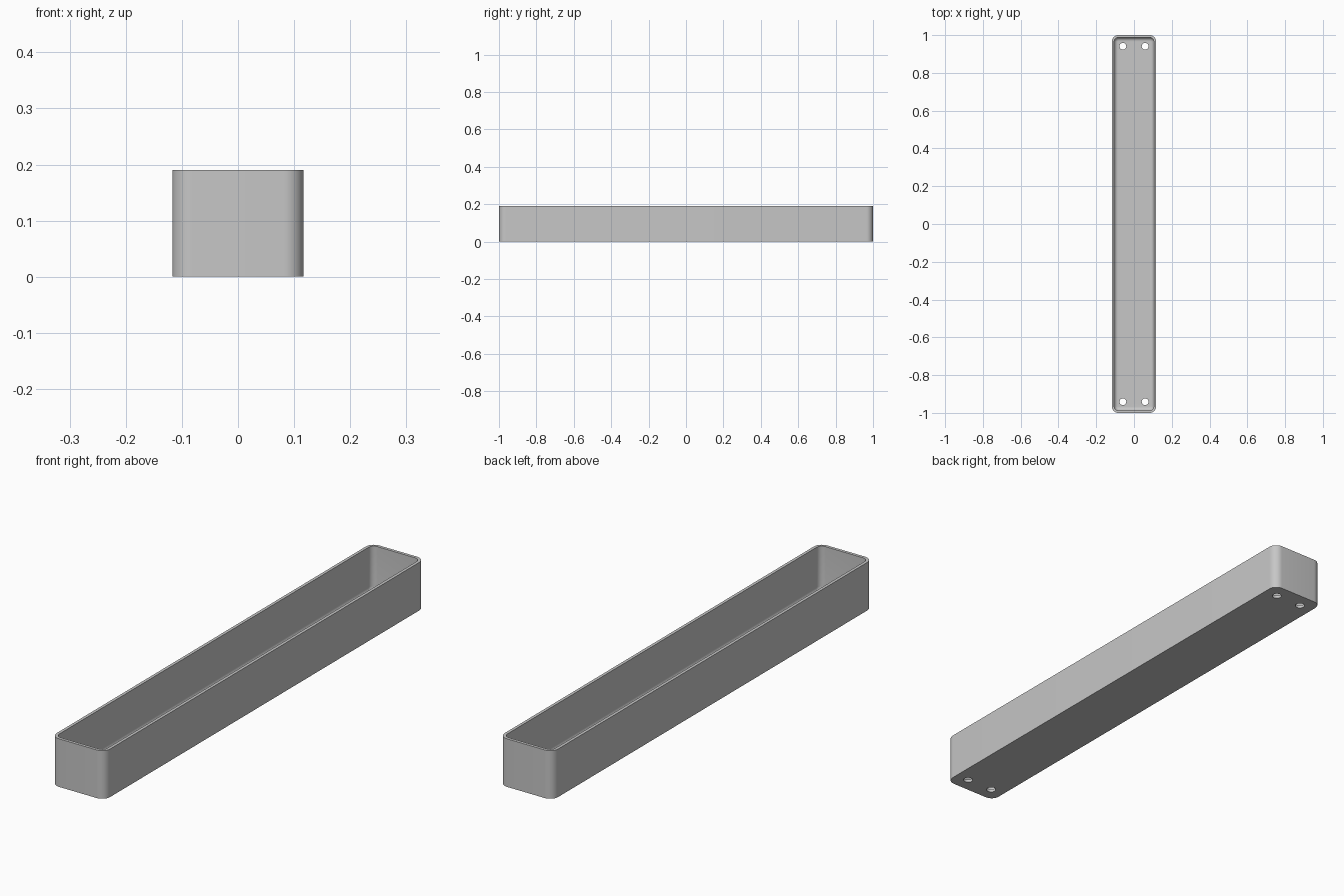
import bpy, bmesh, math

cube = bpy.data.objects.get("Cube")
if cube:
    bpy.data.objects.remove(cube, do_unlink=True)

HALF_X, HALF_Y, HEIGHT = 0.117, 1.0, 0.19
CORNER, WALL, FLOOR, FILLET = 0.035, 0.012, 0.012, 0.02
STEPS = 10

grey = bpy.data.materials.new("plain grey")
grey.use_nodes = True
colour = (0.57, 0.57, 0.57, 1)
grey.diffuse_color = colour
grey.node_tree.nodes["Principled BSDF"].inputs["Base Color"].default_value = colour


def ring(bm, inset, z):
    """Rounded rectangle of vertices, inset from the outer outline."""
    r = CORNER - inset
    verts = []
    for quarter, (sx, sy) in enumerate([(1, 1), (-1, 1), (-1, -1), (1, -1)]):
        for i in range(STEPS + 1):
            a = math.pi / 2 * (quarter + i / STEPS)
            verts.append(bm.verts.new((sx * (HALF_X - CORNER) + r * math.cos(a),
                                       sy * (HALF_Y - CORNER) + r * math.sin(a), z)))
    return verts


# Tray shell: outer wall, rim, inner wall, floor fillet
profile = [(0, 0), (0, HEIGHT), (WALL, HEIGHT)]
for i in range(9):
    a = math.pi / 2 * i / 8
    profile.append((WALL + FILLET * (1 - math.cos(a)),
                    FLOOR + FILLET * (1 - math.sin(a))))

bm = bmesh.new()
rings = [ring(bm, inset, z) for inset, z in profile]
for low, high in zip(rings, rings[1:]):
    for i in range(len(low)):
        j = (i + 1) % len(low)
        bm.faces.new((low[i], low[j], high[j], high[i]))
bm.faces.new(rings[0][::-1])
bm.faces.new(rings[-1])
bmesh.ops.recalc_face_normals(bm, faces=bm.faces)
mesh = bpy.data.meshes.new("tray")
bm.to_mesh(mesh)
bm.free()
mesh.materials.append(grey)
tray = bpy.data.objects.new("tray", mesh)
bpy.context.collection.objects.link(tray)

# Four drain holes through the floor
cutters = []
for sx in (-1, 1):
    for sy in (-1, 1):
        bpy.ops.mesh.primitive_cylinder_add(vertices=32, radius=0.018, depth=0.06,
                                            location=(sx * 0.059, sy * 0.941, 0))
        cutter = bpy.context.object
        cutter.name = "hole_cutter"
        cutter.hide_render = True
        cutter.data.materials.append(grey)
        cutters.append(cutter)
        cut = tray.modifiers.new("hole", 'BOOLEAN')
        cut.operation = 'DIFFERENCE'
        cut.solver = 'EXACT'
        cut.object = cutter

bpy.ops.object.select_all(action='DESELECT')
tray.select_set(True)
bpy.context.view_layer.objects.active = tray
for name in [m.name for m in tray.modifiers]:
    bpy.ops.object.modifier_apply(modifier=name)
for cutter in cutters:
    bpy.data.objects.remove(cutter, do_unlink=True)
bpy.ops.object.shade_smooth_by_angle(angle=math.radians(30))
